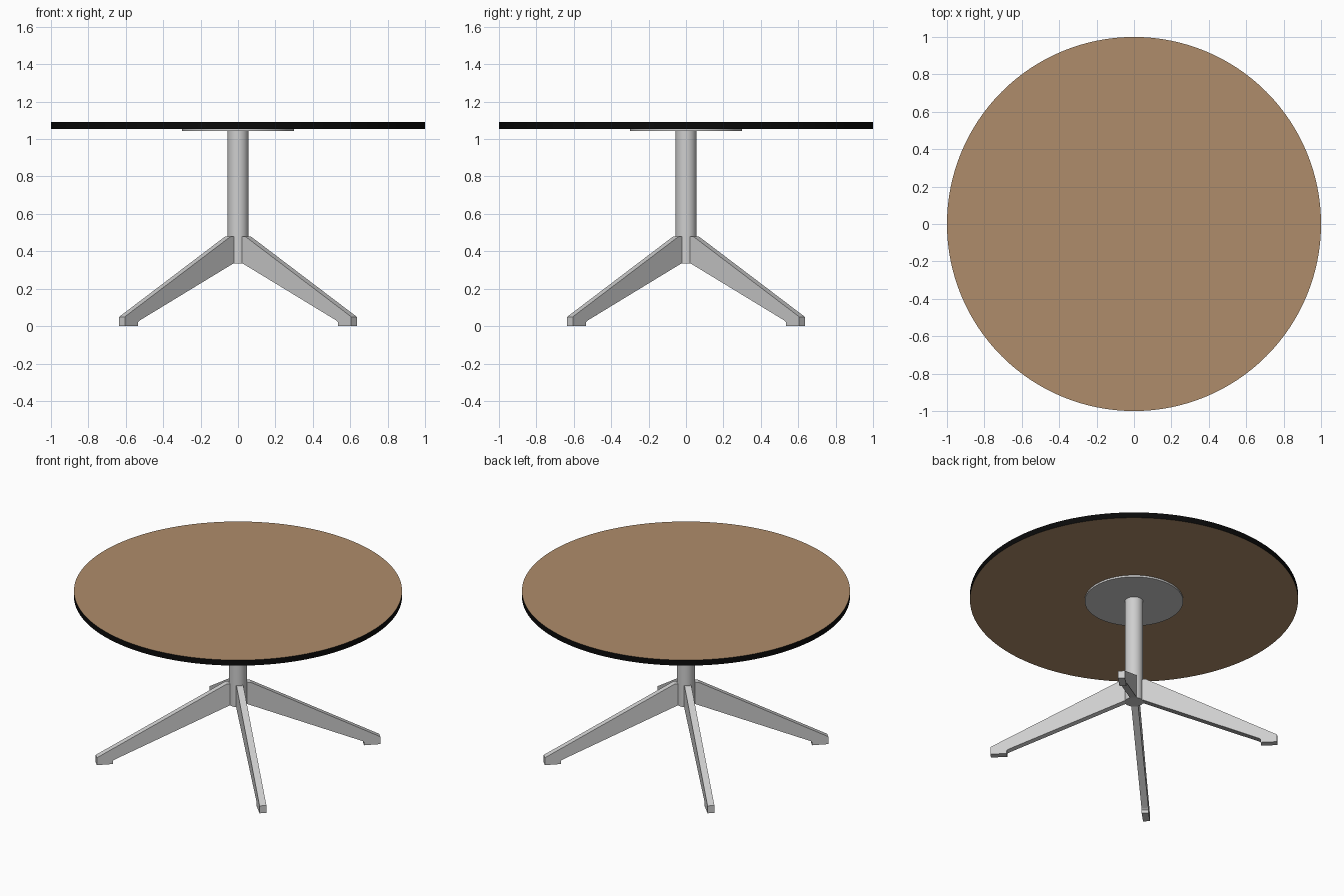
import bpy, bmesh, math
from mathutils import Matrix

if "Cube" in bpy.data.objects:
    bpy.data.objects.remove(bpy.data.objects["Cube"])


def material(name, rgb):
    m = bpy.data.materials.new(name)
    m.diffuse_color = (*rgb, 1)
    m.use_nodes = True
    m.node_tree.nodes["Principled BSDF"].inputs["Base Color"].default_value = m.diffuse_color
    return m


wood = material("wood_brown", (0.43, 0.265, 0.145))
black = material("edge_black", (0.003, 0.003, 0.003))
metal = material("metal_grey", (0.62, 0.62, 0.62))


def finish(name, bm, mats, smooth=True):
    bmesh.ops.recalc_face_normals(bm, faces=bm.faces)
    me = bpy.data.meshes.new(name)
    bm.to_mesh(me)
    bm.free()
    for m in mats:
        me.materials.append(m)
    ob = bpy.data.objects.new(name, me)
    bpy.context.collection.objects.link(ob)
    if smooth:
        bpy.ops.object.select_all(action='DESELECT')
        ob.select_set(True)
        bpy.context.view_layer.objects.active = ob
        bpy.ops.object.shade_smooth_by_angle(angle=math.radians(30))
    return ob


def disc(name, r, z0, z1, mats, sides):
    bm = bmesh.new()
    bmesh.ops.create_cone(bm, cap_ends=True, segments=sides, radius1=r, radius2=r,
                          depth=z1 - z0, matrix=Matrix.Translation((0, 0, (z0 + z1) / 2)))
    # side faces take the last material, caps the first
    for f in bm.faces:
        f.material_index = 0 if abs(f.normal.z) > 0.5 else len(mats) - 1
    return finish(name, bm, mats)


# Round top with black edge band, mounting plate and column
disc("table_top", 1.0, 1.055, 1.092, [wood, black], 128)
disc("mounting_plate", 0.3, 1.043, 1.055, [metal], 64)
disc("column", 0.056, 0.335, 1.044, [metal], 48)

# Four tapered diagonal legs, each a side profile (distance, height) given a width
profile = [(0.0, 0.335), (0.056, 0.335), (0.765, 0.03), (0.777, 0.022), (0.777, 0.005),
           (0.877, 0.005), (0.877, 0.05), (0.075, 0.48), (0.0, 0.48)]
profile = [(d, 0.0 if z == 0.005 else z) for d, z in profile]
half = 0.021
for i, name in enumerate(["back_right_leg", "back_left_leg", "front_left_leg", "front_right_leg"]):
    bm = bmesh.new()
    face = bm.faces.new([bm.verts.new((d, -half, z)) for d, z in profile])
    ext = bmesh.ops.extrude_face_region(bm, geom=[face])
    moved = [g for g in ext["geom"] if isinstance(g, bmesh.types.BMVert)]
    bmesh.ops.translate(bm, verts=moved, vec=(0, 2 * half, 0))
    bm.transform(Matrix.Rotation(math.radians(45 + 90 * i), 4, 'Z'))
    finish(name, bm, [metal], smooth=False)
